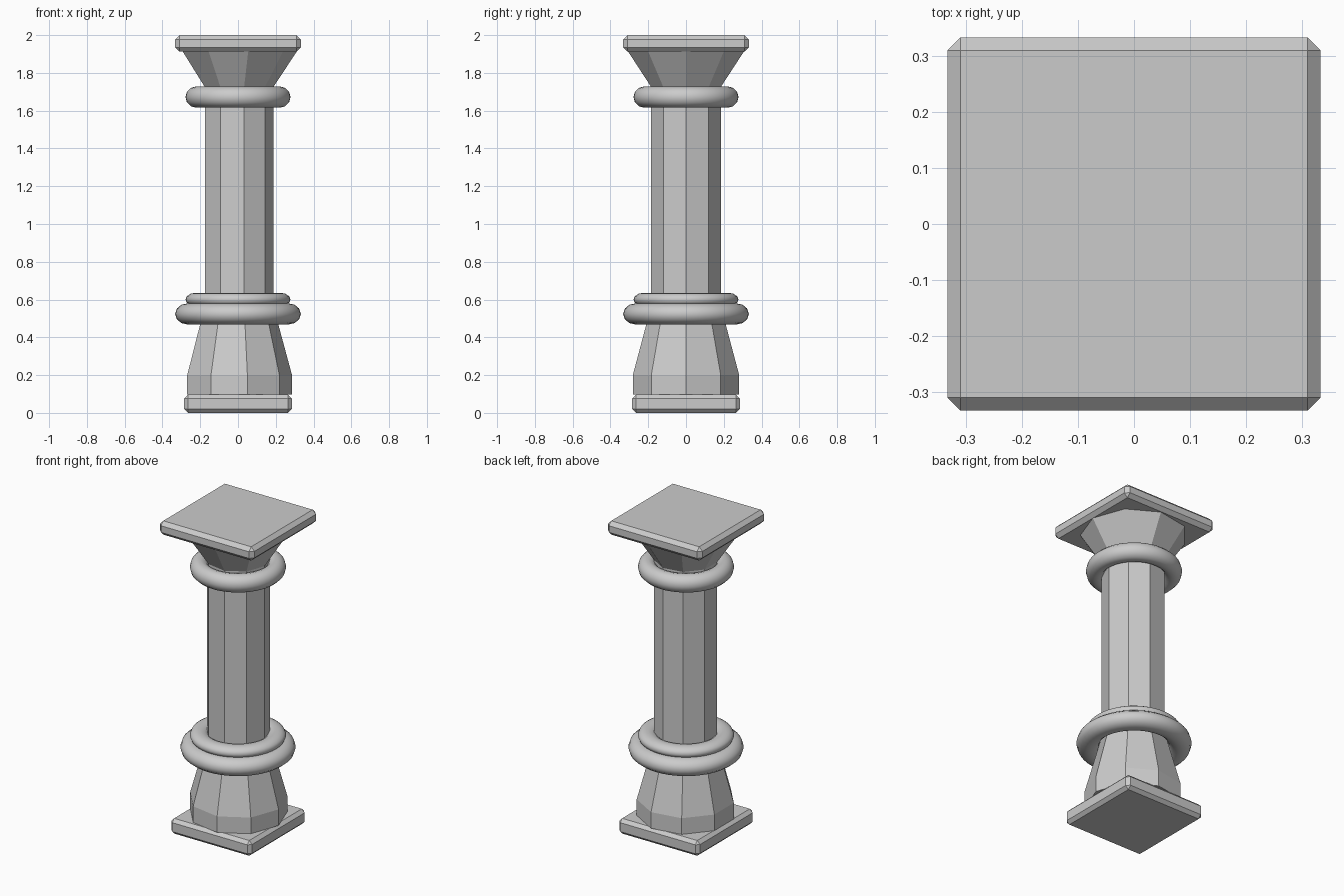
import bpy, bmesh
from math import cos, sin, tau

if "Cube" in bpy.data.objects:
    bpy.data.objects.remove(bpy.data.objects["Cube"])


def new_object(name, bm):
    bmesh.ops.recalc_face_normals(bm, faces=bm.faces)
    mesh = bpy.data.meshes.new(name)
    bm.to_mesh(mesh)
    bm.free()
    obj = bpy.data.objects.new(name, mesh)
    bpy.context.collection.objects.link(obj)
    return obj


def plate(name, half, z0, z1, bevel):
    """Square slab with chamfered edges."""
    bm = bmesh.new()
    bmesh.ops.create_cube(bm, size=1)
    bmesh.ops.scale(bm, vec=(2 * half, 2 * half, z1 - z0), verts=bm.verts)
    bmesh.ops.translate(bm, vec=(0, 0, (z0 + z1) / 2), verts=bm.verts)
    bmesh.ops.bevel(bm, geom=bm.edges[:], offset=bevel, segments=1,
                    affect='EDGES')
    return new_object(name, bm)


def faceted(name, profile, sides=9):
    """Flat-sided turned body from (radius, z) pairs."""
    bm = bmesh.new()
    rings = [[bm.verts.new((r * cos(tau * i / sides), r * sin(tau * i / sides), z))
              for i in range(sides)] for r, z in profile]
    for a, b in zip(rings, rings[1:]):
        for i in range(sides):
            j = (i + 1) % sides
            bm.faces.new((a[i], a[j], b[j], b[i]))
    bm.faces.new(rings[0])
    bm.faces.new(rings[-1])
    return new_object(name, bm)


def ring(name, outer, minor, half_height, z):
    """Smooth round moulding, squashed to the wanted height."""
    bpy.ops.mesh.primitive_torus_add(
        major_segments=48, minor_segments=12, location=(0, 0, z),
        major_radius=outer - minor, minor_radius=minor)
    obj = bpy.context.object
    obj.name = name
    obj.scale.z = half_height / minor
    bpy.ops.object.transform_apply(location=False, rotation=False, scale=True)
    bpy.ops.object.shade_smooth()


# Square slabs at foot and top
plate("foot_plate", 0.285, 0.0, 0.097, 0.02)
plate("top_plate", 0.333, 1.912, 2.0, 0.023)

# Nine-sided pedestal, shaft and flared capital in one body
faceted("column_body", [(0.286, 0.097), (0.286, 0.2), (0.187, 0.566),
                        (0.187, 1.725), (0.312, 1.914)])

# Round mouldings
ring("lower_ring", 0.333, 0.067, 0.056, 0.524)
ring("lower_ring_small", 0.278, 0.056, 0.036, 0.6)
ring("upper_ring", 0.278, 0.056, 0.056, 1.672)
